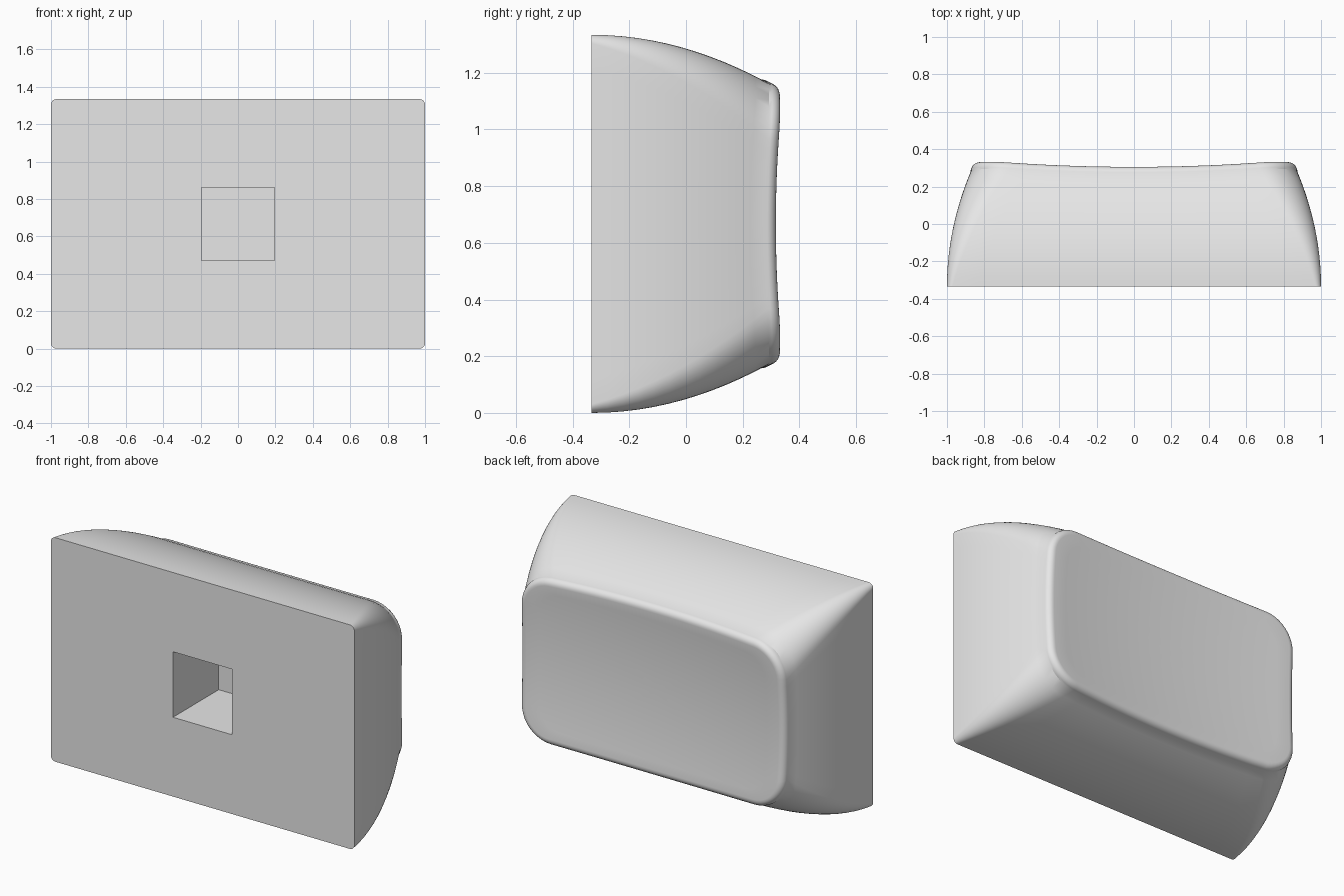
import bpy
import bmesh
import math
from mathutils import Vector

cube = bpy.data.objects.get("Cube")
if cube:
    bpy.data.objects.remove(cube, do_unlink=True)

FRONT = -0.333      # y of the flat mounting face
HALF_X, HALF_Z = 1.0, 0.667
ARC, EDGE = 10, 14  # steps per rounded corner and per straight edge

grey = bpy.data.materials.new("plain grey")
grey.use_nodes = True
grey.diffuse_color = (0.8, 0.8, 0.8, 1)
grey.node_tree.nodes["Principled BSDF"].inputs["Base Color"].default_value = (0.8, 0.8, 0.8, 1)


def dish(x, z):
    """Height of the hollowed back surface."""
    return 0.279 + 0.055 * x * x + 0.12 * z * z


def outline(corner, step, h, extra):
    """Point on the rounded outline at height h above the flat face."""
    if step > ARC:
        a = Vector(outline(corner, ARC, h, extra))
        b = Vector(outline((corner + 1) % 4, 0, h, extra))
        return a.lerp(b, (step - ARC) / EDGE)
    radius = 0.03 + 0.27 * h - extra
    cx = HALF_X - 0.337 * h * h - extra - radius
    cz = HALF_Z - 0.44 * h * h - extra - radius
    sx = 1 if corner in (0, 3) else -1
    sz = 1 if corner in (0, 1) else -1
    a = (corner + step / ARC) * math.pi / 2
    return Vector((sx * cx + radius * math.cos(a), sz * cz + radius * math.sin(a)))


def ring(part, extra=0.0, drop=0.045):
    """One loop, at a fraction of the way from the flat face to the dish."""
    points = []
    for corner in range(4):
        for step in range(ARC + EDGE):
            h = 0.6 * part
            for _ in range(3):
                x, z = outline(corner, step, h, extra)
                h = part * (dish(x, z) - 0.045 - FRONT)
            points.append((x, FRONT + h + 0.045 - drop if part == 1 else FRONT + h, z))
    return points


# Curved walls, rounded rim, then the shallow dish
rings = [ring(i / 12) for i in range(13)]
for i in range(1, 7):
    a = i / 6 * math.pi / 2
    rings.append(ring(1, 0.045 * (1 - math.cos(a)), 0.045 * (1 - math.sin(a))))
rim = rings[-1]
for i in range(1, 10):
    s = 1 - i / 10
    rings.append([(x * s, dish(x * s, z * s), z * s) for x, _, z in rim])

bm = bmesh.new()
loops = [[bm.verts.new((x, y, z + HALF_Z)) for x, y, z in r] for r in rings]
count = len(loops[0])
for low, high in zip(loops, loops[1:]):
    for i in range(count):
        j = (i + 1) % count
        bm.faces.new((low[i], low[j], high[j], high[i]))
bm.faces.new(loops[0])
middle = bm.verts.new((0, dish(0, 0), HALF_Z))
for i in range(count):
    bm.faces.new((loops[-1][i], loops[-1][(i + 1) % count], middle))
bmesh.ops.recalc_face_normals(bm, faces=bm.faces)
mesh = bpy.data.meshes.new("cap_body")
bm.to_mesh(mesh)
bm.free()
body = bpy.data.objects.new("cap_body", mesh)
bpy.context.collection.objects.link(body)
mesh.materials.append(grey)

# Square socket sunk into the flat face
bottom, top = FRONT - 0.2, FRONT + 0.43
bpy.ops.mesh.primitive_cube_add(size=1, location=(0, (bottom + top) / 2, HALF_Z))
cutter = bpy.context.object
cutter.name = "socket_cutter"
cutter.scale = (0.39, top - bottom, 0.39)
cutter.hide_render = True
cutter.data.materials.append(grey)
cut = body.modifiers.new("socket", "BOOLEAN")
cut.operation = "DIFFERENCE"
cut.solver = "EXACT"
cut.object = cutter

bpy.ops.object.select_all(action="DESELECT")
body.select_set(True)
bpy.context.view_layer.objects.active = body
bpy.ops.object.modifier_apply(modifier=cut.name)
bpy.data.objects.remove(cutter, do_unlink=True)
bpy.ops.object.shade_smooth_by_angle(angle=math.radians(30))
